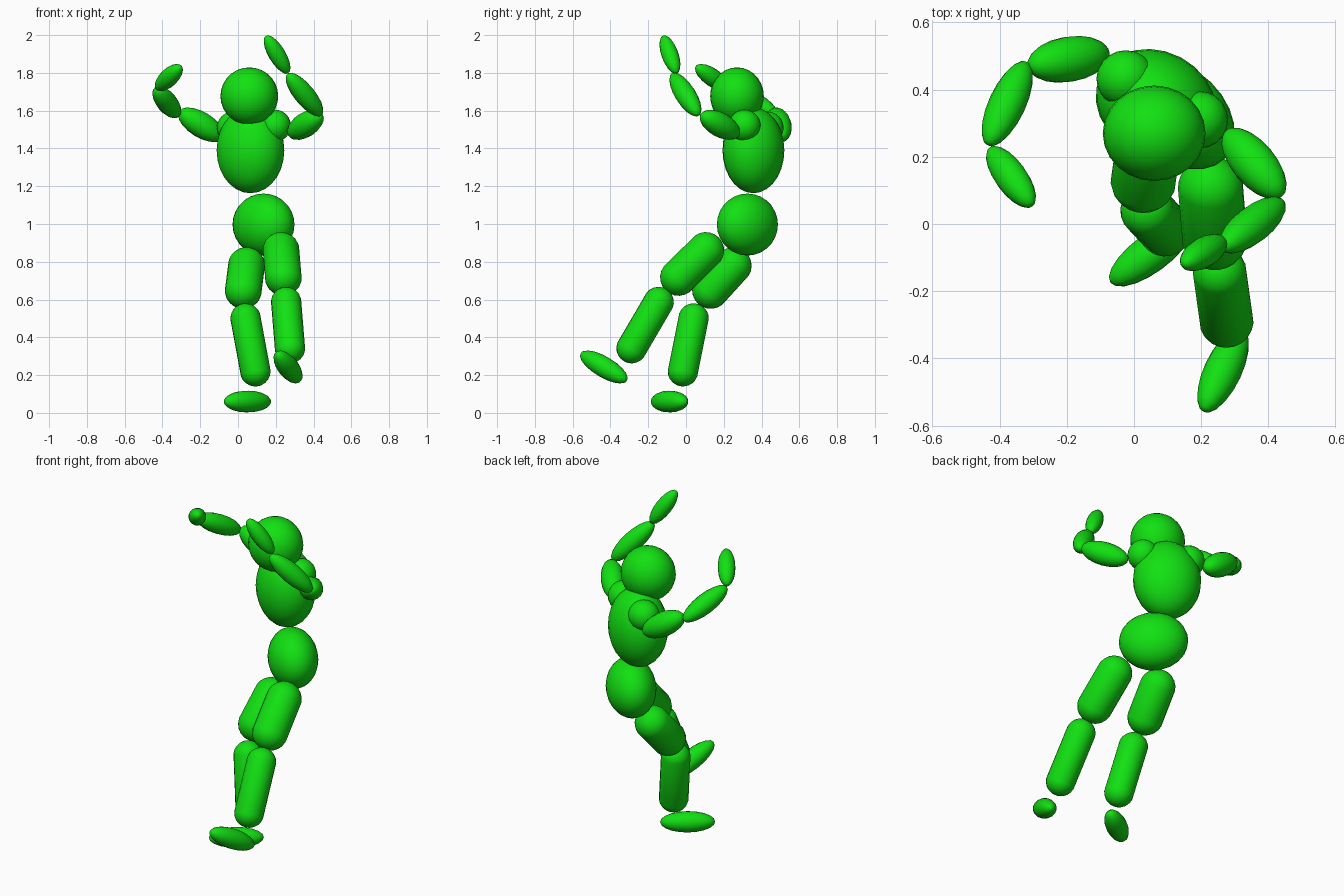
import bpy, bmesh, math
from mathutils import Vector, Matrix

if "Cube" in bpy.data.objects:
    bpy.data.objects.remove(bpy.data.objects["Cube"])

green = bpy.data.materials.new("bright_green")
green.diffuse_color = (0.006, 0.75, 0.006, 1)
green.use_nodes = True
green.node_tree.nodes["Principled BSDF"].inputs["Base Color"].default_value = green.diffuse_color


def ball(name, centre, radii, direction=(0, 0, 1), yaw=0.0, stretch=0.0, seg=20, rings=12):
    """Ellipsoid whose local z follows direction; stretch splits it into a capsule."""
    bm = bmesh.new()
    bmesh.ops.create_uvsphere(bm, u_segments=seg, v_segments=rings, radius=1)
    for v in bm.verts:
        side = math.copysign(stretch, v.co.z)
        v.co = Vector((v.co.x * radii[0], v.co.y * radii[1], v.co.z * radii[2] + side))
    for f in bm.faces:
        f.smooth = True
    turn = Vector((0, 0, 1)).rotation_difference(Vector(direction)).to_matrix().to_4x4()
    bm.transform(turn @ Matrix.Rotation(yaw, 4, 'Z'))
    mesh = bpy.data.meshes.new(name)
    bm.to_mesh(mesh)
    bm.free()
    mesh.materials.append(green)
    obj = bpy.data.objects.new(name, mesh)
    obj.location = centre
    bpy.context.collection.objects.link(obj)


def pod(name, centre, half_axis, r):
    """Slender ellipsoid pointing along half_axis."""
    ball(name, centre, (r, r, Vector(half_axis).length), half_axis, seg=16, rings=10)


def capsule(name, a, b, r):
    """Round-ended rod between two cap centres (odd rings leave a straight wall)."""
    a, b = Vector(a), Vector(b)
    ball(name, (a + b) / 2, (r * 1.01, r * 1.01, r), b - a,
         stretch=(b - a).length / 2, rings=11)


# Head, trunk and shoulders
ball("head", (0.06, 0.27, 1.677), (0.153, 0.142, 0.152), seg=24, rings=14)
ball("torso", (0.066, 0.357, 1.39), (0.186, 0.157, 0.227), yaw=math.radians(-28), seg=24, rings=14)
ball("pelvis", (0.135, 0.325, 0.997), (0.188, 0.135, 0.164), yaw=math.radians(-44), seg=24, rings=14)
ball("left_shoulder", (-0.025, 0.432, 1.51), (0.087, 0.085, 0.085))
ball("right_shoulder", (0.197, 0.31, 1.52), (0.083, 0.085, 0.085))

# Arms
pod("left_upper_arm", (-0.195, 0.49, 1.525), (0.117, 0.02, -0.072), 0.068)
pod("left_forearm", (-0.377, 0.358, 1.645), (-0.057, -0.123, 0.07), 0.055)
pod("left_hand", (-0.366, 0.14, 1.775), (0.062, -0.086, 0.059), 0.048)
pod("right_upper_arm", (0.357, 0.18, 1.525), (0.082, -0.097, 0.053), 0.065)
pod("right_forearm", (0.352, -0.003, 1.685), (-0.089, -0.069, 0.109), 0.055)
pod("right_hand", (0.207, -0.085, 1.897), (-0.059, -0.035, 0.099), 0.045)

# Legs
capsule("left_thigh", (0.045, 0.25, 0.78), (0.028, 0.13, 0.648), 0.097)
capsule("left_shin", (0.04, 0.04, 0.5), (0.092, -0.016, 0.22), 0.08)
capsule("right_thigh", (0.228, 0.105, 0.86), (0.24, -0.04, 0.717), 0.097)
capsule("right_shin", (0.255, -0.145, 0.587), (0.275, -0.288, 0.342), 0.08)

# Feet
pod("left_foot", (0.05, -0.087, 0.06), (0.12, 0.088, 0), 0.058)
pod("right_foot", (0.265, -0.435, 0.243), (-0.057, -0.122, 0.072), 0.056)
